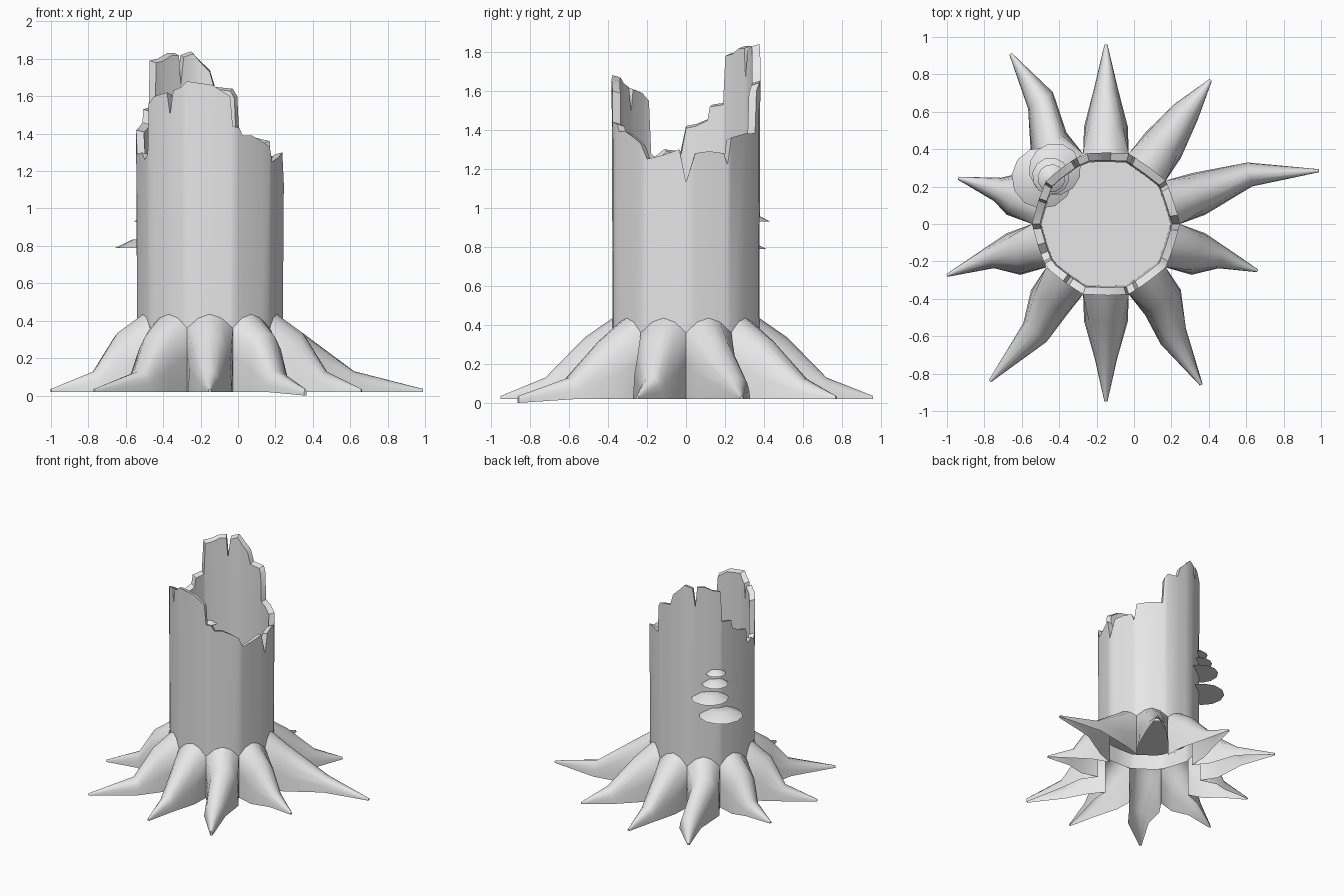
import bpy
import bmesh
from math import sin, cos, pi, radians
from mathutils import Vector, Matrix

cube = bpy.data.objects.get("Cube")
if cube:
    bpy.data.objects.remove(cube, do_unlink=True)

CENTRE = Vector((-0.15, 0, 0))
SIDES = 10
RADIUS = 0.395
GROUND = 0.02

# Single weathered grey
grey = bpy.data.materials.new("weathered_grey")
grey.use_nodes = True
grey.diffuse_color = (0.8, 0.8, 0.8, 1)
grey.node_tree.nodes["Principled BSDF"].inputs["Base Color"].default_value = grey.diffuse_color


def finish(name, bm, angle=42):
    """Turn a bmesh into a smooth object that keeps its hard edges."""
    mesh = bpy.data.meshes.new(name)
    bm.to_mesh(mesh)
    bm.free()
    mesh.materials.append(grey)
    mesh.shade_smooth()
    mesh.set_sharp_from_angle(angle=radians(angle))
    obj = bpy.data.objects.new(name, mesh)
    bpy.context.collection.objects.link(obj)
    return obj


def polar(angle, radius, z):
    return CENTRE + Vector((radius * cos(angle), radius * sin(angle), z))


def wall_radius(angle):
    """Slightly rounded ten-sided outline."""
    half = pi / SIDES
    flat = RADIUS * cos(half) / cos(angle % (2 * half) - half)
    return 0.7 * flat + 0.3 * RADIUS


def bridge(bm, lower, upper):
    count = len(lower)
    for i in range(count):
        k = (i + 1) % count
        bm.faces.new((lower[i], lower[k], upper[k], upper[i]))


# Broken rim: angle in degrees, height
rim = [
    (0, 1.13), (7, 1.28), (18, 1.29), (30, 1.28), (33, 1.22), (36, 1.36),
    (52, 1.38), (66, 1.38), (68, 1.6), (72, 1.64), (86, 1.65), (90, 1.74),
    (98, 1.79), (105, 1.84), (114, 1.82), (117, 1.67), (119, 1.83),
    (127, 1.83), (137, 1.8), (145, 1.79), (147, 1.54), (159, 1.53),
    (161, 1.46), (172, 1.43), (180, 1.42), (184, 1.29), (197, 1.3),
    (205, 1.26), (211, 1.29), (213, 1.56), (220, 1.6), (233, 1.62),
    (236, 1.5), (239, 1.63), (247, 1.65), (252, 1.68), (272, 1.66),
    (286, 1.6), (288, 1.44), (294, 1.43), (297, 1.39), (306, 1.39),
    (316, 1.36), (324, 1.33), (329, 1.25), (342, 1.27), (355, 1.3),
]

# Hollow trunk: outer wall, torn lip, inner wall and floor
bm = bmesh.new()
rings = [[], [], [], []]
for degrees, height in rim:
    a = radians(degrees)
    r = wall_radius(a)
    levels = ((r - 0.006, 0.32), (r, height), (r - 0.042, height - 0.012), (r - 0.05, 0.42))
    for ring, (radius, z) in zip(rings, levels):
        ring.append(bm.verts.new(polar(a, radius, z)))
for lower, upper in zip(rings, rings[1:]):
    bridge(bm, lower, upper)
bm.faces.new(rings[-1])
finish("hollow_trunk", bm)

# Root arch outlines: (side, height) fractions
COLLAR = [(-1, 0), (-1, 0.45), (-1, 0.82), (-0.5, 0.95), (0, 1),
          (0.5, 0.95), (1, 0.82), (1, 0.45), (1, 0)]
ARCH = [(-1, 0), (-0.93, 0.4), (-0.78, 0.72), (-0.45, 0.93), (0, 1),
        (0.45, 0.93), (0.78, 0.72), (0.93, 0.4), (1, 0)]


def build_root(index, middle, tip, width):
    """Open arch that leaves one trunk side and tapers to a bent tip."""
    a = (2 * index + 1) * pi / SIDES
    inner = RADIUS * cos(pi / SIDES)
    path = [polar(a, inner, 0), polar(a, 0.52, 0),
            Vector((*middle, 0)), Vector((*tip, 0))]
    widths = (RADIUS * sin(pi / SIDES), 0.117, width, 0.008)
    tops = (0.435, 0.335, 0.13, 0.035)
    out = Vector((cos(a), sin(a), 0))
    toward_tip = (path[3] - path[2]).normalized()
    headings = (out, out, (toward_tip + out).normalized(), toward_tip)
    bm = bmesh.new()
    rows = []
    for i, point in enumerate(path):
        across = Vector((-headings[i].y, headings[i].x, 0))
        base = 0 if index == 8 and i == 3 else GROUND
        row = []
        for u, v in (ARCH if i else COLLAR):
            spot = point + across * u * widths[i]
            spot.z = base + v * (tops[i] - base)
            row.append(bm.verts.new(spot))
        rows.append(row)
    for near, far in zip(rows, rows[1:]):
        for j in range(len(near) - 1):
            bm.faces.new((near[j], far[j], far[j + 1], near[j + 1]))
    bm.faces.new(rows[-1])
    finish(f"root_{index + 1}", bm, 50)


# Ten spreading roots: middle, tip, half width at the middle
roots = [
    ((0.62, 0.265), (0.99, 0.285), 0.065),
    ((0.28, 0.6), (0.41, 0.77), 0.075),
    ((-0.15, 0.72), (-0.15, 0.96), 0.065),
    ((-0.5, 0.66), (-0.66, 0.91), 0.08),
    ((-0.73, 0.185), (-0.94, 0.245), 0.065),
    ((-0.77, -0.18), (-1, -0.275), 0.06),
    ((-0.53, -0.58), (-0.77, -0.84), 0.08),
    ((-0.15, -0.72), (-0.15, -0.95), 0.06),
    ((0.21, -0.6), (0.36, -0.86), 0.08),
    ((0.47, -0.18), (0.66, -0.25), 0.06),
]
for index, (middle, tip, width) in enumerate(roots):
    build_root(index, middle, tip, width)

# Bracket fungi: angle, distance from axis, height, radius
shelves = [(144, 0.42, 0.79, 0.165), (133, 0.4, 0.93, 0.14),
           (139, 0.39, 1.04, 0.1), (140, 0.38, 1.12, 0.075)]
for number, (degrees, distance, z, radius) in enumerate(shelves, 1):
    a = radians(degrees)
    thick = 0.02 + radius * 0.15
    bm = bmesh.new()
    place = Matrix.Translation(polar(a, distance, z + thick / 2)) @ Matrix.Rotation(a, 4, "Z")
    bmesh.ops.create_cone(bm, cap_ends=True, segments=12, radius1=radius,
                          radius2=radius * 0.45, depth=thick, matrix=place)
    finish(f"shelf_fungus_{number}", bm)
